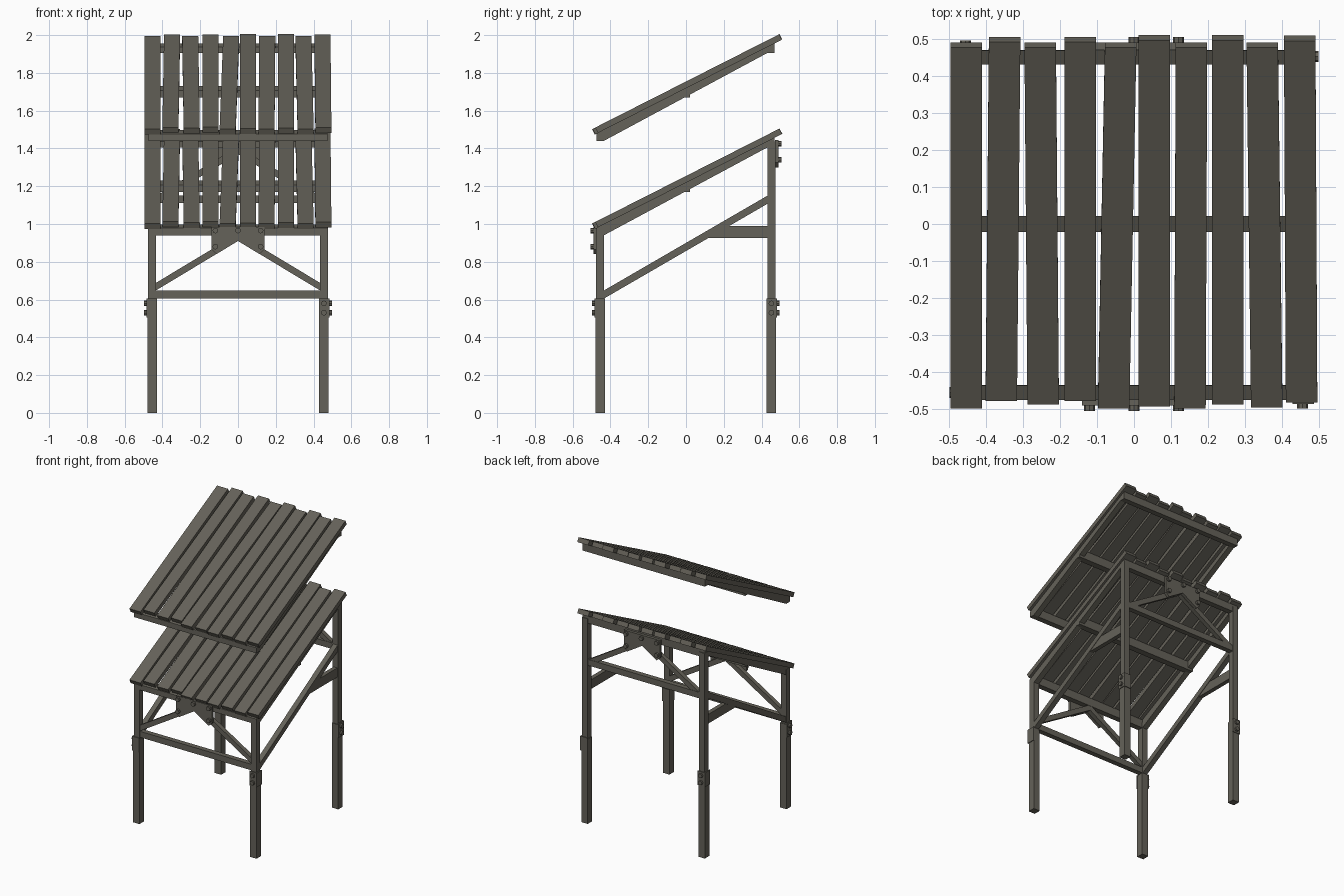
import bpy, bmesh, math
from mathutils import Vector, Matrix

if "Cube" in bpy.data.objects:
    bpy.data.objects.remove(bpy.data.objects["Cube"])

wood = bpy.data.materials.new("weathered grey brown wood")
wood.diffuse_color = (0.13, 0.122, 0.10, 1)
wood.use_nodes = True
wood.node_tree.nodes["Principled BSDF"].inputs["Base Color"].default_value = wood.diffuse_color


def finish(bm, name):
    bmesh.ops.recalc_face_normals(bm, faces=bm.faces)
    me = bpy.data.meshes.new(name)
    bm.to_mesh(me)
    bm.free()
    me.materials.append(wood)
    ob = bpy.data.objects.new(name, me)
    bpy.context.collection.objects.link(ob)
    return ob


def prism(name, pts, axis, lo, hi):
    """Extrude a profile: axis 'x' takes (y, z) points, axis 'y' takes (x, z)."""
    bm = bmesh.new()
    place = (lambda p, d: (d, p[0], p[1])) if axis == 'x' else (lambda p, d: (p[0], d, p[1]))
    a = [bm.verts.new(place(p, lo)) for p in pts]
    b = [bm.verts.new(place(p, hi)) for p in pts]
    bm.faces.new(a)
    bm.faces.new(b[::-1])
    n = len(pts)
    for i in range(n):
        bm.faces.new((a[i], a[(i + 1) % n], b[(i + 1) % n], b[i]))
    return finish(bm, name)


def box(name, x, y, z):
    return prism(name, [(x[0], z[0]), (x[1], z[0]), (x[1], z[1]), (x[0], z[1])], 'y', *y)


def bolt(name, pos, direction, depth):
    bm = bmesh.new()
    d = Vector(direction)
    m = Matrix.Translation(Vector(pos) + d * depth / 2) @ d.to_track_quat('Z', 'Y').to_matrix().to_4x4()
    bmesh.ops.create_cone(bm, cap_ends=True, segments=8, radius1=0.015, radius2=0.015, depth=depth, matrix=m)
    return finish(bm, name)


SLOPE = 0.507
ANG = math.atan(SLOPE)
THICK = 0.032


def roof_z(y):                       # top surface of the lower table top
    return 1.013 + SLOPE * (y + 0.476)


def under(y):                        # underside of the planks
    return roof_z(y) - THICK / math.cos(ANG)


# Planks: centre x at low end, centre x at high end, low y, high y
PLANKS = [(-.453, -.453, -.497, .49), (-.358, -.349, -.478, .505), (-.245, -.253, -.487, .49),
          (-.145, -.145, -.477, .505), (-.055, -.036, -.497, .49), (.054, .054, -.492, .51),
          (.151, .155, -.497, .49), (.253, .253, -.487, .51), (.358, .346, -.495, .49),
          (.452, .447, -.481, .508)]


def slatted_top(prefix, dz):
    off = Vector((0, -math.sin(ANG), math.cos(ANG))) * THICK
    for i, (x0, x1, y0, y1) in enumerate(PLANKS):
        bm = bmesh.new()
        y0 -= off.y                  # low end: the upper corner sticks out furthest
        vs = []
        for x, y in ((x0, y0), (x1, y1)):
            for sx, up in ((-1, 0), (1, 0), (1, 1), (-1, 1)):
                vs.append(bm.verts.new(Vector((x + sx * 0.0425, y, under(y) + dz)) + off * up))
        bm.faces.new(vs[:4])
        bm.faces.new(vs[4:])
        for k in range(4):
            j = (k + 1) % 4
            bm.faces.new((vs[k], vs[j], vs[4 + j], vs[4 + k]))
        finish(bm, f"{prefix}_plank_{i + 1}")
    # cross rails under the planks
    for nm, ya, yb, bottom in (("front", -.475, -.435, .94), ("middle", -.022, .022, 1.17),
                               ("back", .43, .468, 1.405)):
        prism(f"{prefix}_{nm}_rail", [(ya, bottom + dz), (yb, bottom + dz), (yb, under(yb) + dz),
                                      (ya, under(ya) + dz)], 'x', -.475, .475)
    # sloping side rails
    for s, side in ((-1, "left"), (1, "right")):
        prism(f"{prefix}_{side}_rail", [(-.435, .94 + dz), (.43, 1.405 + dz), (.43, under(.43) + dz),
                                        (-.435, under(-.435) + dz)], 'x', s * .475, s * .435)


slatted_top("table_top", 0)
slatted_top("raised_top", 0.5)

# Legs, posts, joint brackets and their bolts
for sx, sy, out in ((-1, -1, (-1, 0, 0)), (1, -1, (0, -1, 0)), (1, 1, (1, 0, 0)), (-1, 1, (0, 1, 0))):
    tag = ("front" if sy < 0 else "back") + ("_left" if sx < 0 else "_right")
    cx, cy = sx * .455, sy * .455 - (0.003 if sy > 0 else 0)
    top = under(cy) - .01
    box(f"{tag}_lower_leg", (cx - .025, cx + .025), (cy - .025, cy + .025), (0, .595))
    box(f"{tag}_post", (cx - .021, cx + .021), (cy - .021, cy + .021), (.55, top))
    ox, oy = cx + sx * .03, cy + sy * .03
    box(f"{tag}_bracket_side", sorted((ox, ox - sx * .006)), sorted((oy, oy - sy * .057)), (.505, .605))
    box(f"{tag}_bracket_end", sorted((ox, ox - sx * .057)), sorted((oy, oy - sy * .006)), (.505, .605))
    for z in (.53, .58):
        bolt(f"{tag}_leg_bolt", (cx + out[0] * .028, cy + out[1] * .028, z), out, .015)

# Front and back trusses
for nm, s, dz in (("front", -1, 0), ("back", 1, .46)):
    yc = s * .452
    lo, hi = yc - .018, yc + .018
    zl = .605 if s < 0 else 1.11
    box(f"{nm}_lower_beam", (-.45, .45), (lo, hi), (zl, zl + .042))
    foot = .645 + dz
    for m, side in ((-1, "left"), (1, "right")):
        prism(f"{nm}_{side}_brace", [(m * .44, foot), (m * .44, foot + .04), (0, .95 + dz), (0, .91 + dz)],
              'y', lo + .003, hi - .003)
    half = [(.115, .84), (.14, .865), (.14, .985)]
    pts = [(0, .91)] + half + [(-x, z) for x, z in half[::-1]]
    prism(f"{nm}_gusset_plate", [(x, z + dz) for x, z in pts], 'y', s * .47, s * .489)
    for x, z in ((-.12, .965), (0, .965), (.12, .965), (-.12, .88), (.12, .88)):
        bolt(f"{nm}_gusset_bolt", (x, s * .485, z + dz), (0, s, 0), .02)

# Side braces
for s, side in ((-1, "left"), (1, "right")):
    prism(f"{side}_diagonal_brace", [(-.44, .602), (.44, 1.112), (.44, 1.155), (-.44, .645)],
          'x', s * .437, s * .473)
    prism(f"{side}_stub_brace", [(.10, .925), (.44, .925), (.44, .99), (.22, .99)],
          'x', s * .44, s * .47)
